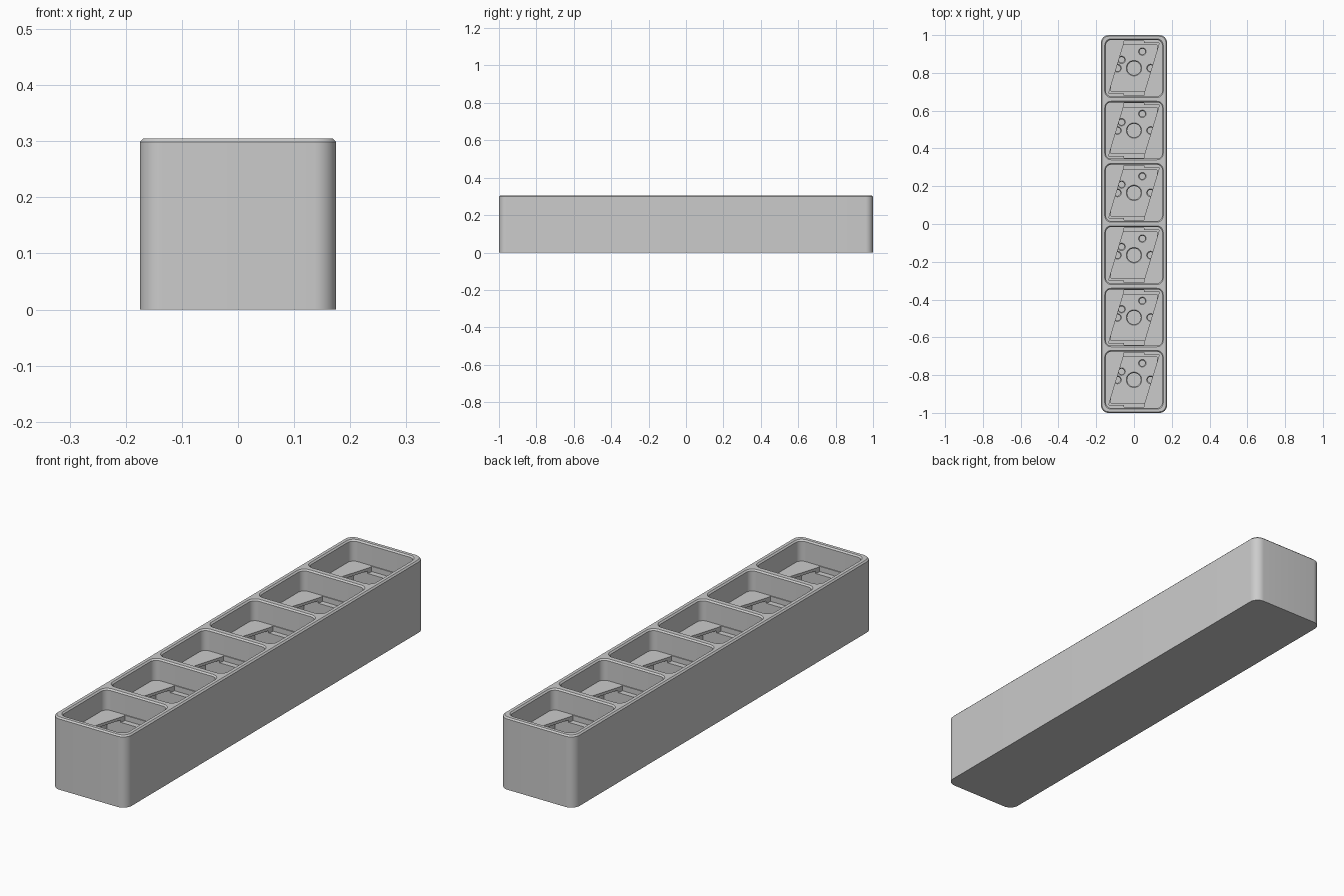
import bpy, bmesh, math

if "Cube" in bpy.data.objects:
    bpy.data.objects.remove(bpy.data.objects["Cube"])

HEIGHT = 0.305
CHAMFER = 0.006
PITCH = 0.33
LEDGE_Z = 0.215      # pocket floor
STEP_Z = 0.193       # floor of the shallow notched recess
SEAT_Z = 0.128       # floor of the square seat
HOLE_Z = 0.06        # bottom of the peg and pin holes
CELLS = [(i - 2.5) * PITCH for i in range(6)]


def rounded_rect(w, d, r, seg=10):
    pts = []
    corners = ((1, 1), (-1, 1), (-1, -1), (1, -1))
    for k, (sx, sy) in enumerate(corners):
        for i in range(seg + 1):
            a = math.pi / 2 * (k + i / seg)
            pts.append((sx * (w / 2 - r) + r * math.cos(a),
                        sy * (d / 2 - r) + r * math.sin(a)))
    return pts


def circle(r, seg=32):
    return [(r * math.cos(2 * math.pi * i / seg),
             r * math.sin(2 * math.pi * i / seg)) for i in range(seg)]


def loft(bm, levels, cx=0, cy=0):
    """Closed solid through (outline, z) levels, bottom to top."""
    rings = [[bm.verts.new((x + cx, y + cy, z)) for x, y in pts]
             for pts, z in levels]
    n = len(rings[0])
    for lo, hi in zip(rings, rings[1:]):
        for i in range(n):
            j = (i + 1) % n
            bm.faces.new((lo[i], lo[j], hi[j], hi[i]))
    bm.faces.new(rings[0][::-1])
    bm.faces.new(rings[-1])


def make_object(name, bm):
    mesh = bpy.data.meshes.new(name)
    bm.normal_update()
    bm.to_mesh(mesh)
    bm.free()
    obj = bpy.data.objects.new(name, mesh)
    bpy.context.collection.objects.link(obj)
    return obj


def select_only(obj):
    bpy.ops.object.select_all(action='DESELECT')
    obj.select_set(True)
    bpy.context.view_layer.objects.active = obj


def carve(target, name, solids):
    """Cut the same solids, given as (levels, x, y), from every cell."""
    bm = bmesh.new()
    for cy in CELLS:
        for levels, x, y in solids:
            loft(bm, levels, x, cy + y)
    cutter = make_object(name, bm)
    cutter.hide_render = True
    mod = target.modifiers.new(name, 'BOOLEAN')
    mod.operation = 'DIFFERENCE'
    mod.solver = 'EXACT'
    mod.object = cutter
    select_only(target)
    bpy.ops.object.modifier_apply(modifier=mod.name)
    bpy.data.objects.remove(cutter, do_unlink=True)


# Long tray body with rounded corners and a chamfered top rim
bm = bmesh.new()
outer = rounded_rect(0.35, 2.0, 0.04)
loft(bm, [(outer, 0), (outer, HEIGHT - CHAMFER),
          (rounded_rect(0.35 - 2 * CHAMFER, 2.0 - 2 * CHAMFER, 0.04 - CHAMFER), HEIGHT)])
tray = make_object("switch_tray", bm)

# Rounded pockets with a chamfered mouth
inner = rounded_rect(0.298, 0.298, 0.028)
mouth = rounded_rect(0.31, 0.31, 0.034)
carve(tray, "pocket_cutter", [([(inner, LEDGE_Z), (inner, HEIGHT - CHAMFER),
                                (mouth, HEIGHT), (mouth, HEIGHT + 0.02)], 0, 0)])

# Shallow recess with a clip notch at front and back
h, n, t = 0.134, 0.053, 0.145
half = [(h, -h), (h, h), (n, h), (n, t), (-n, t), (-n, h)]
notched = half[1:] + [(-x, -y) for x, y in half[1:]]
carve(tray, "recess_cutter", [([(notched, STEP_Z), (notched, LEDGE_Z + 0.02)], 0, 0)])

# Deep square seat
s = 0.1215
square = [(s, s), (-s, s), (-s, -s), (s, -s)]
carve(tray, "seat_cutter", [([(square, SEAT_Z), (square, STEP_Z + 0.01)], 0, 0)])

# Centre post, two side pegs and two pin holes, each countersunk
holes = []
for x, y, r in [(0, 0, 0.036), (-0.088, 0, 0.016), (0.088, 0, 0.016),
                (-0.066, 0.044, 0.015), (0.044, 0.088, 0.015)]:
    c = 0.005
    holes.append(([(circle(r), HOLE_Z), (circle(r), SEAT_Z - c),
                   (circle(r + c), SEAT_Z), (circle(r + c), SEAT_Z + 0.01)], x, y))
# Separate passes keep touching hole rims clean
carve(tray, "main_hole_cutter", holes[:3])
carve(tray, "pin_hole_cutter", holes[3:])

select_only(tray)
bpy.ops.object.shade_smooth_by_angle(angle=math.radians(30))
